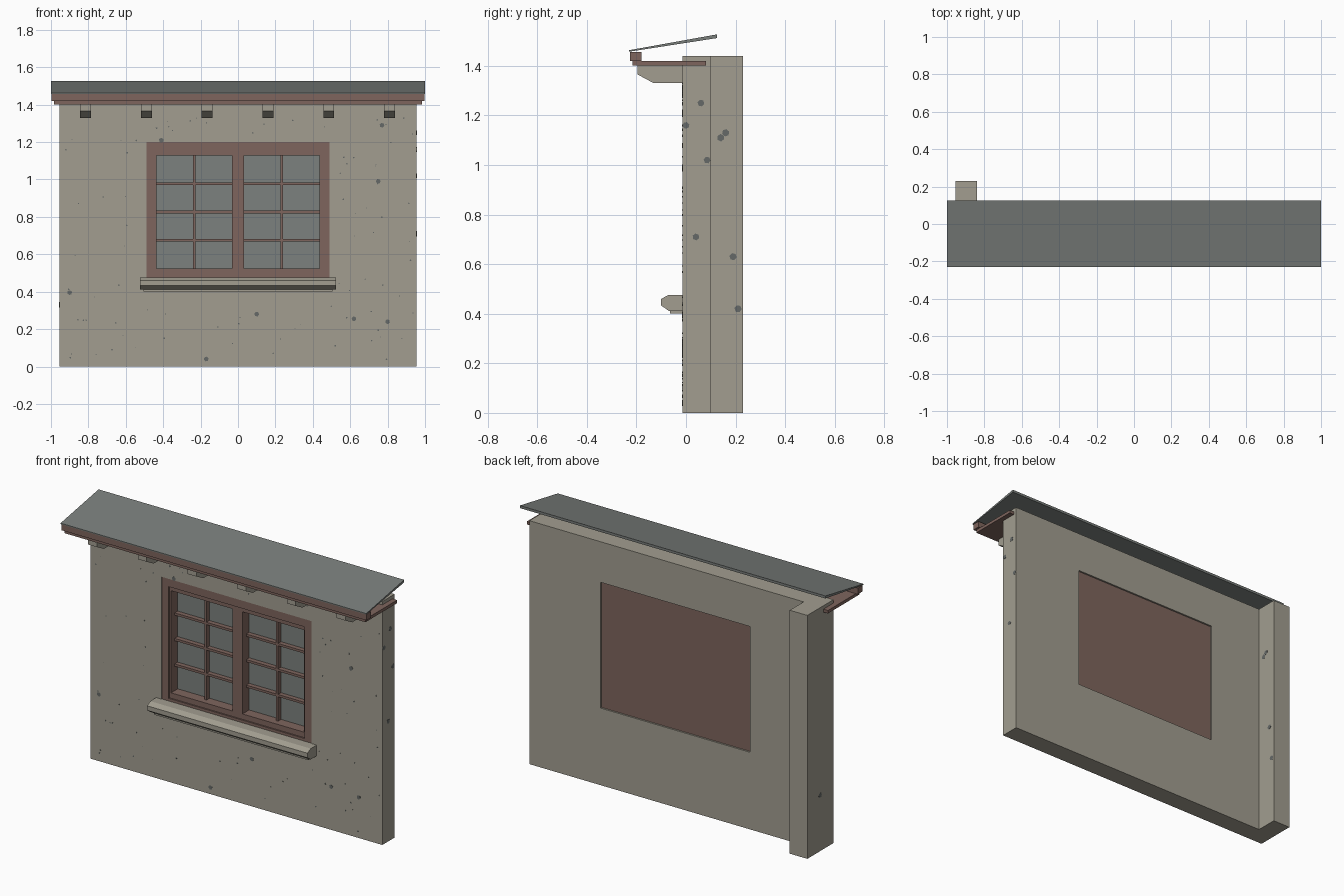
import bpy, bmesh, math, random
from mathutils import Vector, Matrix

cube = bpy.data.objects.get("Cube")
if cube:
    bpy.data.objects.remove(cube, do_unlink=True)


def material(name, rgb):
    m = bpy.data.materials.new(name)
    m.use_nodes = True
    m.diffuse_color = (*rgb, 1)
    bsdf = m.node_tree.nodes["Principled BSDF"]
    bsdf.inputs["Base Color"].default_value = (*rgb, 1)
    bsdf.inputs["Roughness"].default_value = 0.9
    return m


plaster = material("plaster", (0.36, 0.34, 0.28))
wood = material("brown wood", (0.21, 0.13, 0.11))
slate = material("slate grey", (0.19, 0.205, 0.195))
glass = material("grey glass", (0.20, 0.22, 0.21))
stain = material("dark stain", (0.13, 0.14, 0.135))


def finish(name, bm, mat):
    bmesh.ops.recalc_face_normals(bm, faces=bm.faces)
    mesh = bpy.data.meshes.new(name)
    bm.to_mesh(mesh)
    bm.free()
    mesh.materials.append(mat)
    ob = bpy.data.objects.new(name, mesh)
    bpy.context.collection.objects.link(ob)
    return ob


def add_box(bm, x, y, z):
    size = Vector((x[1] - x[0], y[1] - y[0], z[1] - z[0]))
    mid = Vector((sum(x) / 2, sum(y) / 2, sum(z) / 2))
    mat = Matrix.Translation(mid) @ Matrix.Diagonal((*size, 1))
    bmesh.ops.create_cube(bm, size=1, matrix=mat)


def boxes(name, mat, parts):
    bm = bmesh.new()
    for part in parts:
        add_box(bm, *part)
    return finish(name, bm, mat)


def add_prism(bm, points, direction):
    face = bm.faces.new([bm.verts.new(p) for p in points])
    out = bmesh.ops.extrude_face_region(bm, geom=[face])
    moved = [g for g in out["geom"] if isinstance(g, bmesh.types.BMVert)]
    bmesh.ops.translate(bm, verts=moved, vec=direction)


def side_profile(name, mat, profile, spans):
    """Extrude a (y, z) outline along x over each span."""
    bm = bmesh.new()
    for a, b in spans:
        add_prism(bm, [(a, y, z) for y, z in profile], (b - a, 0, 0))
    return finish(name, bm, mat)


# Wall with return pillar at one end, and the window opening cut through
W, FRONT, BACK, TOP = 0.955, -0.015, 0.1, 1.44
plan = [(-W, FRONT), (W, FRONT), (W, BACK), (-0.84, BACK), (-0.84, 0.23), (-W, 0.23)]
bm = bmesh.new()
add_prism(bm, [(x, y, 0) for x, y in plan], (0, 0, TOP))
wall = finish("wall", bm, plaster)
HX, HZ0, HZ1 = 0.49, 0.456, 1.2
cutter = boxes("opening_cutter", plaster, [((-HX, HX), (-0.3, 0.2), (HZ0, HZ1))])
cutter.hide_render = True
mod = wall.modifiers.new("opening", "BOOLEAN")
mod.operation, mod.solver, mod.object = "DIFFERENCE", "EXACT", cutter
bpy.context.view_layer.objects.active = wall
wall.select_set(True)
bpy.ops.object.modifier_apply(modifier="opening")
bpy.data.objects.remove(cutter, do_unlink=True)

# Window: outer frame, sashes, glazing bars, glass and back panel
depth = (-0.012, 0.08)
boxes("window_frame", wood, [
    ((-HX, -0.445), depth, (HZ0, HZ1)), ((0.445, HX), depth, (HZ0, HZ1)),
    ((-0.445, 0.445), depth, (1.152, HZ1)), ((-0.445, 0.445), depth, (HZ0, 0.492))])
Z0, Z1 = 0.524, 1.128
sash = (-0.004, 0.08)
boxes("window_sashes", wood, [
    ((-0.032, 0.032), sash, (0.492, 1.152)),
    ((-0.445, -0.435), sash, (Z0, Z1)), ((0.435, 0.445), sash, (Z0, Z1)),
    ((-0.445, -0.032), sash, (Z1, 1.152)), ((0.032, 0.445), sash, (Z1, 1.152)),
    ((-0.445, -0.032), sash, (0.492, Z0)), ((0.032, 0.445), sash, (0.492, Z0))])
bar, t = (0.03, 0.062), 0.007
bars = []
for s in (-1, 1):
    mid = s * 0.234
    bars.append(((mid - t, mid + t), bar, (Z0, Z1)))
    for i in (1, 2, 3):
        z = Z0 + (Z1 - Z0) * i / 4
        bars.append(((mid - 0.201, mid + 0.201), bar, (z - t, z + t)))
boxes("glazing_bars", wood, bars)
boxes("window_glass", glass, [((-0.44, 0.44), (0.058, 0.064), (0.51, 1.14))])
boxes("window_back_panel", wood, [((-HX, HX), (0.07, 0.09), (HZ0, HZ1))])

# Sill with a thin moulding below
side_profile("sill", plaster, [(0.0, 0.476), (-0.07, 0.476), (-0.1, 0.46), (-0.1, 0.433),
                               (-0.07, 0.412), (0.0, 0.412)], [(-0.525, 0.525)])
boxes("sill_moulding", plaster, [((-0.505, 0.505), (-0.065, 0.0), (0.4, 0.412))])

# Eaves: brackets, soffit board, fascia beam and thin sloping roof
side_profile("eaves_brackets", plaster, [(0.0, 1.402), (-0.195, 1.402), (-0.195, 1.365),
                                         (-0.13, 1.33), (0.0, 1.33)],
             [(c - 0.029, c + 0.029) for c in [-0.815 + 0.325 * i for i in range(6)]])
boxes("soffit_board", wood, [((-0.985, 0.985), (-0.215, 0.08), (1.402, 1.42))])
boxes("fascia_beam", wood, [((-0.998, 0.998), (-0.225, -0.18), (1.42, 1.456))])
side_profile("roof", slate, [(-0.23, 1.457), (-0.23, 1.463), (0.125, 1.527), (0.125, 1.512)],
             [(-1, 1)])

# Weathering: thin pitted spots on the front and ends of the wall
random.seed(4)
bm = bmesh.new()


def spot(center, radius, turn):
    mat = Matrix.Translation(center) @ turn @ Matrix.Rotation(random.random(), 4, "Z")
    bmesh.ops.create_cone(bm, cap_ends=True, segments=6, radius1=radius, radius2=radius,
                          depth=0.002, matrix=mat)


facing_y = Matrix.Rotation(math.pi / 2, 4, "X")
facing_x = Matrix.Rotation(math.pi / 2, 4, "Y")
for x, z in [(0.77, 1.29), (-0.41, 1.21), (0.75, 0.99), (0.62, 0.255), (0.8, 0.24),
             (0.1, 0.28), (-0.9, 0.395), (-0.17, 0.04)]:
    spot((x, FRONT, z), 0.013, facing_y)
for i in range(120):
    x, z = random.uniform(-0.94, 0.94), random.uniform(0.02, 1.38)
    if abs(x) > 0.54 or not 0.38 < z < 1.22:
        spot((x, FRONT, z), random.uniform(0.002, 0.005), facing_y)
for y, z in [(0.06, 1.25), (0.04, 0.71), (0.0, 1.16), (0.085, 1.02)]:
    spot((W, y, z), 0.014, facing_x)
for y, z in [(0.14, 1.11), (0.16, 1.13), (0.19, 0.63), (0.21, 0.42), (0.11, 0.33)]:
    spot((-0.84 if y > 0.13 else -W, y, z), 0.015, facing_x)
finish("wall_spots", bm, stain)
